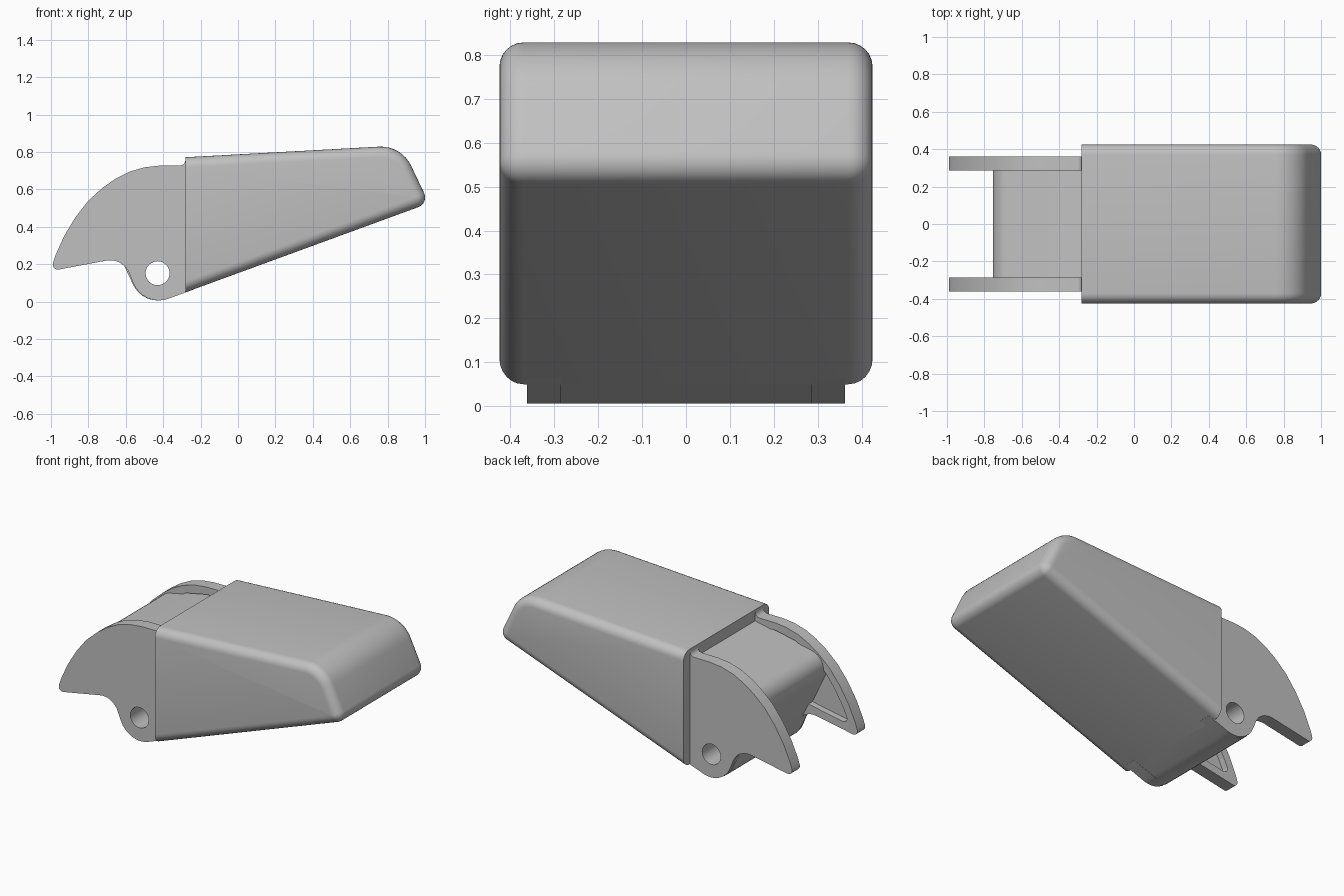
import bpy, bmesh, math
from mathutils import Vector

if "Cube" in bpy.data.objects:
    bpy.data.objects.remove(bpy.data.objects["Cube"], do_unlink=True)

grey = bpy.data.materials.new("plain grey")
grey.use_nodes = True
grey.diffuse_color = (0.53, 0.53, 0.53, 1)
grey.node_tree.nodes["Principled BSDF"].inputs["Base Color"].default_value = grey.diffuse_color


def fillet(corners, seg=8):
    """Round each (x, z, radius) corner of a closed outline."""
    out = []
    for i, (x, z, r) in enumerate(corners):
        p = Vector((x, z))
        if r == 0:
            out.append(p)
            continue
        a = (Vector(corners[i - 1][:2]) - p).normalized()
        b = (Vector(corners[(i + 1) % len(corners)][:2]) - p).normalized()
        half = a.angle(b) / 2
        c = p + (a + b).normalized() * r / math.sin(half)
        reach = r / math.tan(half)
        u, v = p + a * reach - c, p + b * reach - c
        start = math.atan2(u.y, u.x)
        turn = math.atan2(u.x * v.y - u.y * v.x, u.dot(v))
        for k in range(seg + 1):
            t = start + turn * k / seg
            out.append(c + Vector((math.cos(t), math.sin(t))) * r)
    return out


def inset(corners, d, fixed_edge):
    """Move the edges of a counter-clockwise outline inward, except one."""
    n = len(corners)
    pts = [Vector(c[:2]) for c in corners]
    normals = []
    for i in range(n):
        e = (pts[(i + 1) % n] - pts[i]).normalized()
        normals.append(Vector((-e.y, e.x)))
    out = []
    for i in range(n):
        m, k = normals[i - 1], normals[i]
        d0 = 0 if (i - 1) % n == fixed_edge else d
        d1 = 0 if i == fixed_edge else d
        det = m.x * k.y - m.y * k.x
        q = Vector(((d0 * k.y - d1 * m.y) / det, (m.x * d1 - k.x * d0) / det))
        r = corners[i][2]
        out.append((*(pts[i] + q), max(r - d, 0.003) if r else 0))
    return out


def loft(name, rings):
    """Skin a list of (y, outline) rings and cap both ends."""
    bm = bmesh.new()
    loops = [[bm.verts.new((p.x, y, p.y)) for p in ring] for y, ring in rings]
    for a, b in zip(loops, loops[1:]):
        for i in range(len(a)):
            bm.faces.new((a[i - 1], a[i], b[i], b[i - 1]))
    bm.faces.new(loops[0])
    bm.faces.new(loops[-1])
    bmesh.ops.recalc_face_normals(bm, faces=bm.faces)
    mesh = bpy.data.meshes.new(name)
    bm.to_mesh(mesh)
    bm.free()
    mesh.materials.append(grey)
    obj = bpy.data.objects.new(name, mesh)
    bpy.context.collection.objects.link(obj)
    return obj


def prism(name, outline, y0, y1):
    return loft(name, [(y0, outline), (y1, outline)])


def cut(obj, cutter):
    mod = obj.modifiers.new("cut", "BOOLEAN")
    mod.operation = "DIFFERENCE"
    mod.solver = "EXACT"
    mod.object = cutter
    cutter.hide_render = True
    cutter.hide_set(True)


def smooth(obj):
    bpy.ops.object.select_all(action="DESELECT")
    obj.select_set(True)
    bpy.context.view_layer.objects.active = obj
    bpy.ops.object.shade_smooth_by_angle(angle=math.radians(35))


# Wedge-shaped handle, rounded along both sides, flat at the jaw end
body = [(-0.28, 0.05, 0), (1.021, 0.526, 0.055), (0.874, 0.835, 0.18), (-0.28, 0.772, 0)]
width, radius, steps = 0.425, 0.055, 6
half = []
for k in range(steps + 1):
    a = math.pi / 2 * k / steps
    ring = fillet(inset(body, radius * (1 - math.cos(a)), 3))
    half.append((width - radius + radius * math.sin(a), ring))
rings = [(-y, ring) for y, ring in reversed(half)] + half
handle = loft("handle", rings)

# Central block ending in the pivot boss
core = [(-0.24, 0.71, 0), (-0.80, 0.595, 0.1), (-0.503, -0.031, 0.146), (-0.24, 0.066, 0)]
block = prism("centre_block", fillet(core), -0.34, 0.34)

# Pivot hole cutter
hole = [Vector((-0.43 + 0.064 * math.cos(t * math.tau / 32),
                0.152 + 0.064 * math.sin(t * math.tau / 32))) for t in range(32)]
pin_cutter = prism("pivot_hole_cutter", hole, -0.6, 0.6)
cut(block, pin_cutter)

# Curved side cheeks with a shallow pocket on the inner side
cheek = [(-0.24, 0.765, 0), (-0.28, 0.765, 0), (-0.285, 0.728, 0.03), (-0.42, 0.727, 0),
         (-0.5, 0.718, 0), (-0.58, 0.695, 0), (-0.65, 0.66, 0), (-0.72, 0.612, 0),
         (-0.80, 0.54, 0), (-0.87, 0.45, 0), (-0.93, 0.35, 0), (-0.975, 0.25, 0),
         (-1.004, 0.163, 0.028), (-0.615, 0.236, 0.11), (-0.507, -0.034, 0.147),
         (-0.24, 0.064, 0)]
pocket = [(-0.22, 0.68, 0), (-0.42, 0.68, 0), (-0.56, 0.652, 0), (-0.69, 0.575, 0),
          (-0.77, 0.505, 0), (-0.83, 0.425, 0), (-0.89, 0.325, 0), (-0.935, 0.225, 0.025),
          (-0.62, 0.285, 0), (-0.22, 0.285, 0)]
blocks = [handle, block]
for side, label in ((-1, "front"), (1, "back")):
    plate = prism(label + "_cheek", fillet(cheek), side * 0.285, side * 0.362)
    pocket_cutter = prism(label + "_pocket_cutter", fillet(pocket), side * 0.2, side * 0.325)
    cut(plate, pocket_cutter)
    cut(plate, pin_cutter)
    blocks.append(plate)

for obj in blocks:
    smooth(obj)
